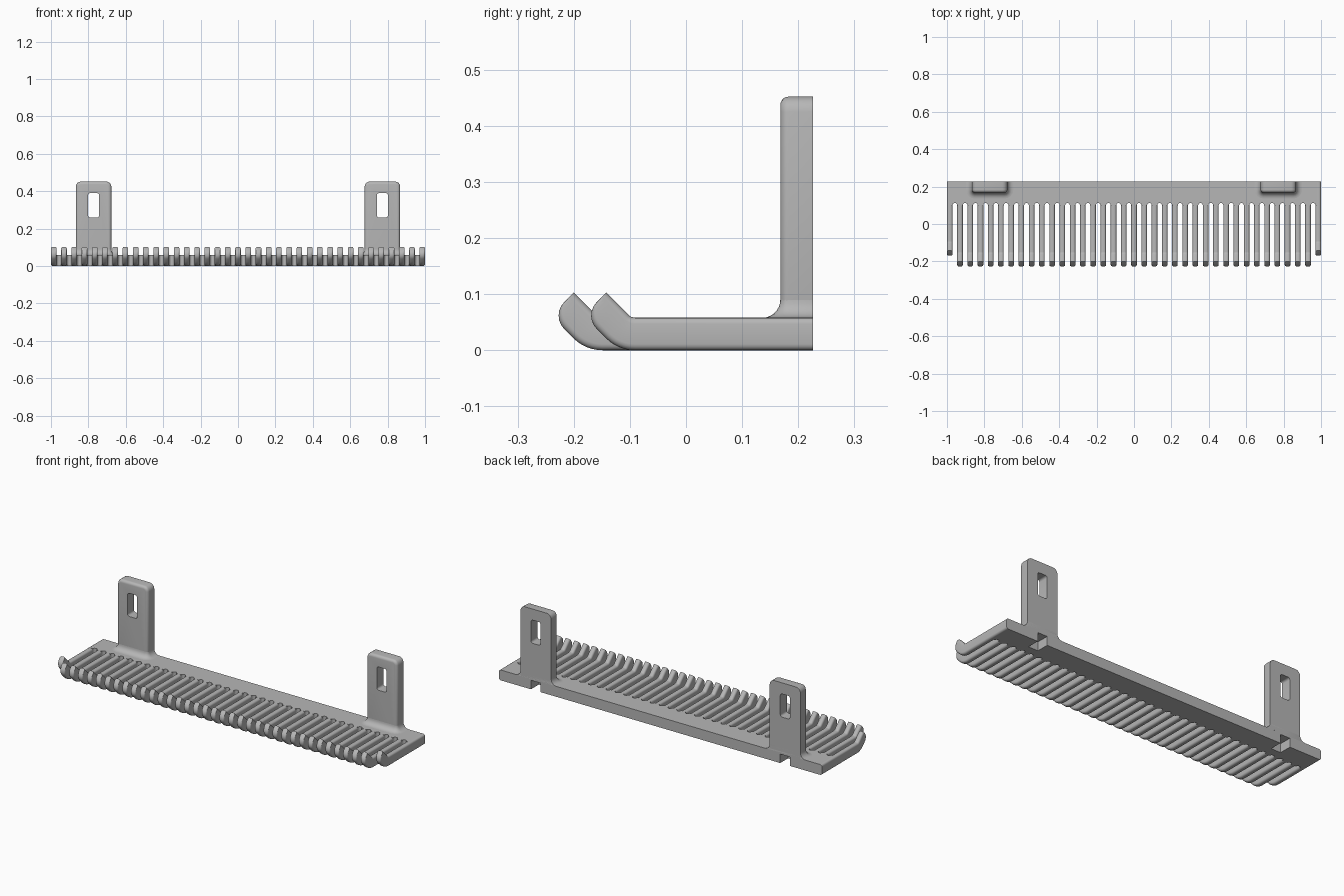
import bpy, bmesh
from math import sin, cos, pi, sqrt, radians
from mathutils import Vector

if "Cube" in bpy.data.objects:
    bpy.data.objects.remove(bpy.data.objects["Cube"])

grey = bpy.data.materials.new("grey plastic")
grey.use_nodes = True
COLOUR = (0.47, 0.47, 0.47, 1)
grey.diffuse_color = COLOUR
grey.node_tree.nodes["Principled BSDF"].inputs["Base Color"].default_value = COLOUR

THICK = 0.058          # plate and tooth thickness
BACK = 0.226           # rear plane
TEETH, TOOTH_W = 37, 0.03
PITCH = (2 - TOOTH_W) / (TEETH - 1)
TAB_X, TAB_HALF, TAB_FRONT, TAB_TOP = 0.772, 0.095, 0.168, 0.452


def loft(name, sections):
    """Skin a list of closed rings with equal point counts and cap both ends."""
    bm = bmesh.new()
    rings = [[bm.verts.new(p) for p in ring] for ring in sections]
    n = len(rings[0])
    for a, b in zip(rings, rings[1:]):
        for i in range(n):
            j = (i + 1) % n
            bm.faces.new((a[i], a[j], b[j], b[i]))
    bm.faces.new(rings[0])
    bm.faces.new(rings[-1])
    bmesh.ops.recalc_face_normals(bm, faces=bm.faces)
    mesh = bpy.data.meshes.new(name)
    bm.to_mesh(mesh)
    bm.free()
    mesh.materials.append(grey)
    obj = bpy.data.objects.new(name, mesh)
    bpy.context.collection.objects.link(obj)
    return obj


def activate(obj):
    bpy.ops.object.select_all(action='DESELECT')
    obj.select_set(True)
    bpy.context.view_layer.objects.active = obj


def smooth(obj):
    activate(obj)
    bpy.ops.object.shade_smooth_by_angle(angle=radians(35))


def cut(obj, cutter):
    activate(obj)
    mod = obj.modifiers.new("cut", 'BOOLEAN')
    mod.operation, mod.solver, mod.object = 'DIFFERENCE', 'EXACT', cutter
    bpy.ops.object.modifier_apply(modifier=mod.name)
    bpy.data.objects.remove(cutter)


def rounded(u0, u1, v0, v1, r_low, r_high, steps=4):
    """Rectangle outline with separate corner radii at the low and high v ends."""
    pts = []
    for k, (u, v, su, sv, r) in enumerate([
            (u1, v1, -1, -1, r_high), (u0, v1, 1, -1, r_high),
            (u0, v0, 1, 1, r_low), (u1, v0, -1, 1, r_low)]):
        for i in range(steps + 1):
            a = (k + i / steps) * pi / 2
            pts.append((u + su * r + r * cos(a), v + sv * r + r * sin(a)))
    return pts


def tooth(name, back, shift):
    """Rounded bar with an upturned hook at its front end."""
    stations = [(Vector((back, THICK)), Vector((0, -1)), THICK)]
    r_in, r_tip = 0.015, 0.034
    centre = Vector((-0.149 + shift, THICK + r_in))
    for i in range(7):
        a = pi / 4 * i / 6
        n = Vector((-sin(a), -cos(a)))
        stations.append((centre + n * r_in, n, THICK))
    # Straight hook, ending in a rounded outer corner
    start, along = stations[-1][0], Vector((-1, 1)).normalized()
    length = (Vector((-0.2 + shift, 0.103)) - start).length
    for i in range(7):
        a = pi / 2 * i / 6
        p = start + along * (length - r_tip + r_tip * sin(a))
        stations.append((p, n, THICK - r_tip + r_tip * cos(a)))
    rings = []
    for p, n, h in stations:
        ring = rounded(-TOOTH_W / 2, TOOTH_W / 2, 0, h, 0.011, 0.011)
        rings.append([(u, *(p + n * v)) for u, v in ring])
    obj = loft(name, rings)
    smooth(obj)
    return obj


# Teeth: long ones share a mesh, the two end teeth are shorter and run to the rear
FRONT = 0.1
first = tooth("tooth_1", FRONT, 0)
for i in range(1, TEETH - 1):
    obj = first
    if i > 1:
        obj = bpy.data.objects.new(f"tooth_{i}", first.data)
        bpy.context.collection.objects.link(obj)
    obj.location.x = -1 + TOOTH_W / 2 + i * PITCH
for name, side in (("left", 1), ("right", -1)):
    tooth(f"end_tooth_{name}", BACK, 0.058).location.x = side * (1 - TOOTH_W / 2)

# Base plate with a rounded slot end between each pair of teeth
edge = 1 - TOOTH_W / 2
gap = (PITCH - TOOTH_W) / 2
outline = [(edge, BACK), (-edge, BACK), (-edge, FRONT)]
for i in range(TEETH - 1):
    mid = -edge + (i + 0.5) * PITCH
    for k in range(9):
        a = pi * (1 - k / 8)
        outline.append((mid + gap * cos(a), FRONT + gap * sin(a)))
outline.append((edge, FRONT))
plate = loft("base_plate", [[(x, y, z) for x, y in outline] for z in (0, THICK)])

for name, side in (("left", 1), ("right", -1)):
    cx = side * TAB_X

    # Notch under the plate at the rear
    notch = rounded(cx - 0.03, cx + 0.03, -0.05, 0.05, 0, 0, 1)
    notch = [notch[i] for i in (0, 2, 4, 6)]
    cut(plate, loft("notch_cutter", [[(x, y, z) for x, z in notch]
                                     for y in (BACK - 0.07, BACK + 0.1)]))

    # Upright tab with rounded front edges and a mounting slot
    r = 0.015
    rings = []
    for y, inset in [(BACK, 0)] + [
            (TAB_FRONT + r - r * sin(a), r - r * cos(a))
            for a in (pi / 2 * i / 5 for i in range(6))]:
        ring = rounded(cx - TAB_HALF + inset, cx + TAB_HALF - inset,
                       0.055, TAB_TOP - inset, 0.001, 0.027 - inset)
        rings.append([(x, y, z) for x, z in ring])
    tab = loft(f"mounting_tab_{name}", rings)
    slot = rounded(cx - 0.03, cx + 0.03, 0.26, 0.39, 0.012, 0.012)
    cut(tab, loft("slot_cutter", [[(x, y, z) for x, z in slot] for y in (0.1, 0.3)]))
    smooth(tab)

    # Flared fillet joining tab and plate
    R = 0.032
    rings = []
    for i in range(8):
        a = pi / 2 * i / 7
        flare = R - R * sin(a)
        ring = rounded(cx - TAB_HALF - flare, cx + TAB_HALF + flare,
                       TAB_FRONT - flare, BACK, r + flare, 0.0002)
        rings.append([(x, y, THICK + R - R * cos(a)) for x, y in ring])
    smooth(loft(f"tab_fillet_{name}", rings))

smooth(plate)
